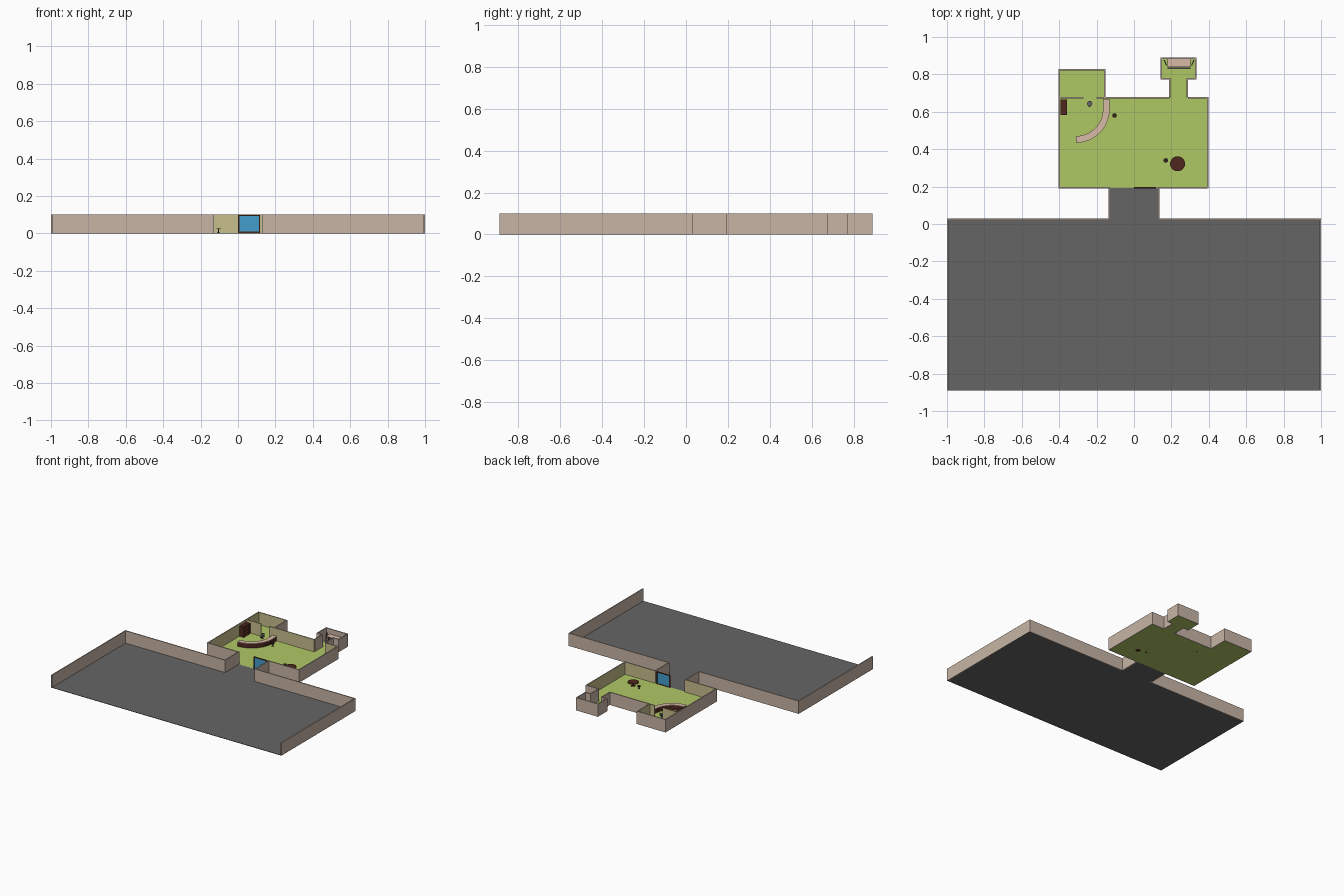
import bpy, bmesh, math
from mathutils import Vector

cube = bpy.data.objects.get("Cube")
if cube:
    bpy.data.objects.remove(cube)


def material(name, r, g, b):
    m = bpy.data.materials.new(name)
    m.use_nodes = True
    m.diffuse_color = (r, g, b, 1)
    m.node_tree.nodes["Principled BSDF"].inputs["Base Color"].default_value = (r, g, b, 1)
    return m


TAN = material("tan plaster", 0.58, 0.46, 0.38)
YELLOW = material("pale yellow wall", 0.58, 0.52, 0.26)
GRASS = material("green floor", 0.43, 0.58, 0.13)
ASPHALT = material("dark grey ground", 0.13, 0.13, 0.13)
BLUE = material("blue door", 0.055, 0.34, 0.60)
WOOD = material("dark brown wood", 0.075, 0.02, 0.013)
CREAM = material("counter top", 0.68, 0.50, 0.38)
BLACK = material("dark stool", 0.03, 0.015, 0.012)
STEEL = material("grey metal", 0.14, 0.13, 0.14)

H, T = 0.1, 0.008    # wall height and thickness
FLOOR = 0.003


def finish(name, bm, mats, rule=None):
    bmesh.ops.recalc_face_normals(bm, faces=bm.faces)
    for f in bm.faces:
        f.normal_update()
        if rule:
            f.material_index = int(rule(f))
    me = bpy.data.meshes.new(name)
    bm.to_mesh(me)
    bm.free()
    for m in mats:
        me.materials.append(m)
    ob = bpy.data.objects.new(name, me)
    bpy.context.collection.objects.link(ob)
    return ob


def box(name, x0, x1, y0, y1, z0, z1, *mats, rule=None):
    bm = bmesh.new()
    bmesh.ops.create_cube(bm, size=1)
    for v in bm.verts:
        v.co = ((x0 + x1) / 2 + v.co.x * (x1 - x0), (y0 + y1) / 2 + v.co.y * (y1 - y0),
                (z0 + z1) / 2 + v.co.z * (z1 - z0))
    return finish(name, bm, mats, rule)


def wall(name, x0, x1, y0, y1, inner=None):
    # the side facing the inner direction is painted yellow
    if inner:
        d = Vector(inner)
        return box(name, x0, x1, y0, y1, 0, H, TAN, YELLOW, rule=lambda f: f.normal.dot(d) > 0.5)
    return box(name, x0, x1, y0, y1, 0, H, TAN)


def disc(name, x, y, z0, z1, r0, r1, mat, sides=24):
    bm = bmesh.new()
    bmesh.ops.create_cone(bm, cap_ends=True, segments=sides, radius1=r0, radius2=r1, depth=z1 - z0)
    bmesh.ops.translate(bm, verts=bm.verts, vec=(x, y, (z0 + z1) / 2))
    return finish(name, bm, [mat])


# Floors
box("yard_floor", -1, 1, -0.89, 0.025, 0, FLOOR, ASPHALT)
box("entrance_floor", -0.13, 0.13, 0.025, 0.192, 0, FLOOR, ASPHALT)
box("main_room_floor", -0.4, 0.396, 0.192, 0.675, 0, FLOOR, GRASS)
box("back_room_floor", -0.4, -0.156, 0.675, 0.828, 0, FLOOR, GRASS)
box("passage_floor", 0.193, 0.284, 0.675, 0.78, 0, FLOOR, GRASS)
box("end_room_floor", 0.145, 0.332, 0.78, 0.888, 0, FLOOR, GRASS)

# Yard and entrance walls, mirrored
for s, side in ((-1, "right"), (1, "left")):
    def pair(name, a, b, y0, y1):
        wall(side + name, min(s * a, s * b), max(s * a, s * b), y0, y1)
    pair("_yard_side_wall", 1 - T, 1, -0.89, 0.03)
    pair("_yard_back_wall", 0.135 - T, 1 - T, 0.03 - T, 0.03)
    pair("_entrance_wall", 0.135 - T, 0.135, 0.03, 0.19)

# Main room and back room walls
wall("main_wall_right", -0.403, -0.403 + T, 0.19, 0.83, (1, 0, 0))
wall("main_wall_left", 0.398 - T, 0.398, 0.19, 0.678, (-1, 0, 0))
wall("main_front_wall_right", -0.403 + T, -0.135 + T, 0.19, 0.19 + T, (0, 1, 0))
wall("main_front_wall_left", 0.135 - T, 0.398 - T, 0.19, 0.19 + T, (0, 1, 0))
wall("main_back_wall_mid", -0.152, 0.19, 0.67, 0.678, (0, -1, 0))
wall("main_back_wall_left", 0.288, 0.398 - T, 0.67, 0.678, (0, -1, 0))
wall("back_room_back_wall", -0.403 + T, -0.152 - T, 0.83 - T, 0.83, (0, -1, 0))
wall("back_room_side_wall", -0.152 - T, -0.152, 0.678, 0.83, (-1, 0, 0))
for name, x0, x1 in (("partition_a", -0.395, -0.27), ("partition_b", -0.2, -0.152)):
    box(name, x0, x1, 0.67, 0.678, 0, H, YELLOW, TAN, rule=lambda f: f.normal.z > 0.5)

# Passage and end room walls
wall("passage_wall_right", 0.19 - T / 2, 0.19 + T / 2, 0.678, 0.775)
wall("passage_wall_left", 0.286 - T / 2, 0.286 + T / 2, 0.678, 0.775)
wall("end_wall_right", 0.142, 0.142 + T, 0.772, 0.89)
wall("end_wall_left", 0.334 - T, 0.334, 0.772, 0.89)
wall("end_wall_back", 0.142 + T, 0.334 - T, 0.89 - T, 0.89)
wall("end_wall_front_a", 0.142 + T, 0.194, 0.772, 0.772 + T)
wall("end_wall_front_b", 0.282, 0.334 - T, 0.772, 0.772 + T)

# Sliding door with a frame
box("door_panel", 0.007, 0.111, 0.192, 0.198, 0.009, 0.092, BLUE)
for name, x0, x1, z0, z1 in (("door_post_a", 0, 0.007, FLOOR, 0.098), ("door_post_b", 0.111, 0.118, FLOOR, 0.098),
                             ("door_sill", 0.007, 0.111, FLOOR, 0.009), ("door_lintel", 0.007, 0.111, 0.092, 0.098)):
    box(name, x0, x1, 0.191, 0.199, z0, z1, WOOD)

# Curved counter: a strip swept along a straight run and a quarter arc
path = [(Vector((-0.148, 0.668)), Vector((1, 0)))]
for i in range(13):
    a = -math.pi / 2 * i / 12
    d = Vector((math.cos(a), math.sin(a)))
    path.append((Vector((-0.31, 0.614)) + d * 0.162, d))


def counter(name, half, z0, z1, mat):
    bm = bmesh.new()
    rings = []
    for p, d in path:
        corners = ((-half, z0), (half, z0), (half, z1), (-half, z1))
        rings.append([bm.verts.new((*(p + d * o), z)) for o, z in corners])
    for a, b in zip(rings, rings[1:]):
        for k in range(4):
            bm.faces.new((a[k], a[k - 1], b[k - 1], b[k]))
    bm.faces.new(rings[0])
    bm.faces.new(rings[-1])
    finish(name, bm, [mat])


counter("counter_base", 0.016, FLOOR, 0.036, WOOD)
counter("counter_top", 0.018, 0.036, 0.04, CREAM)

# Bookcase: carcass with shelves
box("bookcase_back", -0.394, -0.386, 0.582, 0.665, FLOOR, 0.084, WOOD)
for i in range(2):
    y = 0.582 + i * 0.078
    box("bookcase_side", -0.386, -0.357, y, y + 0.005, FLOOR, 0.084, WOOD)
for i in range(5):
    z = FLOOR + i * 0.019
    box("bookcase_shelf", -0.386, -0.357, 0.587, 0.66, z, z + 0.005, WOOD)

# Round table
disc("table_top", 0.233, 0.322, 0.029, 0.034, 0.04, 0.04, WOOD, 32)
disc("table_leg", 0.233, 0.322, 0.003, 0.029, 0.006, 0.006, WOOD, 12)
disc("table_foot", 0.233, 0.322, 0, 0.005, 0.02, 0.015, WOOD, 16)


# Small chairs
def chair(name, x, y, r, seat, mat):
    disc(name + "_foot", x, y, 0, 0.005, r * 0.8, r * 0.5, mat, 12)
    disc(name + "_stem", x, y, 0.004, seat, r * 0.2, r * 0.2, mat, 8)
    disc(name + "_seat", x, y, seat, seat + 0.005, r, r, mat, 16)


chair("counter_stool", -0.104, 0.58, 0.012, 0.022, BLACK)
chair("table_stool", 0.17, 0.34, 0.012, 0.022, BLACK)
chair("grey_chair", -0.237, 0.643, 0.014, 0.02, STEEL)
box("grey_chair_back", -0.247, -0.227, 0.652, 0.656, 0.02, 0.042, STEEL)
box("grey_chair_front", -0.242, -0.232, 0.625, 0.633, 0.016, 0.022, BLACK)

# End room counter with a barred front and slanted side brackets
box("end_counter", 0.18, 0.303, 0.84, 0.882, FLOOR, 0.06, CREAM)
box("end_rail", 0.178, 0.303, 0.829, 0.837, 0.057, 0.062, STEEL)
for i in range(12):
    x = 0.18 + i * 0.0108
    box("end_bar", x, x + 0.004, 0.831, 0.835, FLOOR, 0.057, STEEL)
for s in (-1, 1):
    ob = box("end_bracket", -0.003, 0.003, -0.016, 0.016, FLOOR, 0.07, STEEL)
    ob.location = (0.241 + s * 0.073, 0.862, 0)
    ob.rotation_euler.z = -s * 0.4
